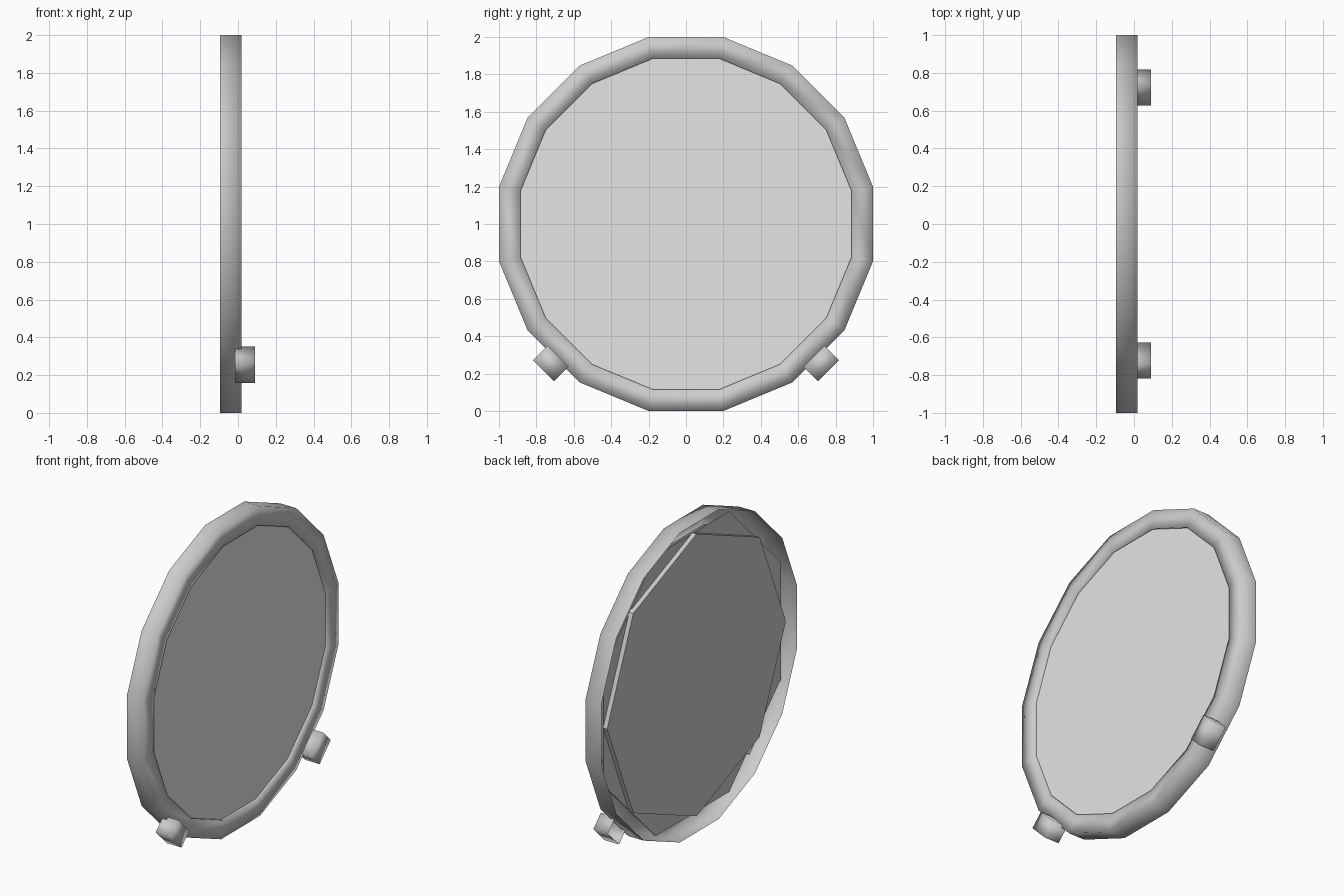
import bpy, bmesh, math
from mathutils import Vector

if "Cube" in bpy.data.objects:
    bpy.data.objects.remove(bpy.data.objects["Cube"])

SIDES = 16                      # segments around the rim
HALF = math.pi / SIDES
BACK, FRONT = -0.095, 0.018     # rim depth
PANEL_X = 0.004                 # face of the front panel


def material(name, value):
    mat = bpy.data.materials.new(name)
    mat.diffuse_color = (value, value, value, 1)
    mat.use_nodes = True
    mat.node_tree.nodes["Principled BSDF"].inputs["Base Color"].default_value = mat.diffuse_color
    return mat


grey = material("mid_grey", 0.6)
pale = material("pale_grey", 0.78)


def finish(name, bm, mat, smooth=False):
    """Turn a bmesh into a named, coloured object."""
    mesh = bpy.data.meshes.new(name)
    bm.to_mesh(mesh)
    bm.free()
    mesh.materials.append(mat)
    for face in mesh.polygons:
        face.use_smooth = smooth
    obj = bpy.data.objects.new(name, mesh)
    bpy.context.collection.objects.link(obj)
    return obj


def prism(bm, points, offset, caps=True):
    """Extrude a closed outline by an offset vector; the end cap is always built."""
    a = [bm.verts.new(p) for p in points]
    b = [bm.verts.new(Vector(p) + offset) for p in points]
    n = len(a)
    for i in range(n):
        bm.faces.new((a[i], a[(i + 1) % n], b[(i + 1) % n], b[i]))
    bm.faces.new(b)
    if caps:
        bm.faces.new(a[::-1])


def plate(name, sides, radius, turn, x0, x1, mat):
    """Polygon plate facing along x."""
    bm = bmesh.new()
    pts = []
    for i in range(sides):
        t = turn + 2 * math.pi * i / sides
        pts.append((x0, radius * math.cos(t), 1 + radius * math.sin(t)))
    prism(bm, pts, Vector((x1 - x0, 0, 0)))
    return finish(name, bm, mat)


# Rim shell, open at the back: outer wall, front ring, short inner lip
bm = bmesh.new()
profile = [(BACK, 1.0), (FRONT, 1.0), (FRONT, 0.885), (PANEL_X - 0.004, 0.885)]
loops = []
for i in range(SIDES):
    t = HALF + 2 * HALF * i
    loops.append([bm.verts.new((x, r / math.cos(HALF) * math.cos(t),
                                1 + r / math.cos(HALF) * math.sin(t)))
                  for x, r in profile])
for i in range(SIDES):
    a, b = loops[i], loops[(i + 1) % SIDES]
    for j in range(len(profile) - 1):
        bm.faces.new((a[j], b[j], b[j + 1], a[j + 1]))
finish("rim", bm, grey, smooth=True)

# Front panel and the two turned octagonal backing plates
plate("front_panel", SIDES, 0.885 / math.cos(HALF), HALF, PANEL_X - 0.004, PANEL_X, pale)
plate("inner_backing", 8, 0.98, math.pi / 8, -0.046, -0.040, grey)
plate("outer_backing", 8, 0.912, 0, -0.075, -0.046, grey)

# Two block feet at the lower corners, open at the back
for side, name in ((-1, "left_foot"), (1, "right_foot")):
    out = Vector((0, side, -1)).normalized()
    across = Vector((0, side, 1)).normalized()
    corners = [(0.983, -0.096), (1.093, -0.096), (1.093, 0.064), (0.983, 0.064)]
    if side < 0:
        corners.reverse()
    pts = [Vector((-0.015, 0, 1)) + out * r + across * t for r, t in corners]
    bm = bmesh.new()
    prism(bm, pts, Vector((0.105, 0, 0)), caps=False)
    finish(name, bm, grey, smooth=True)
